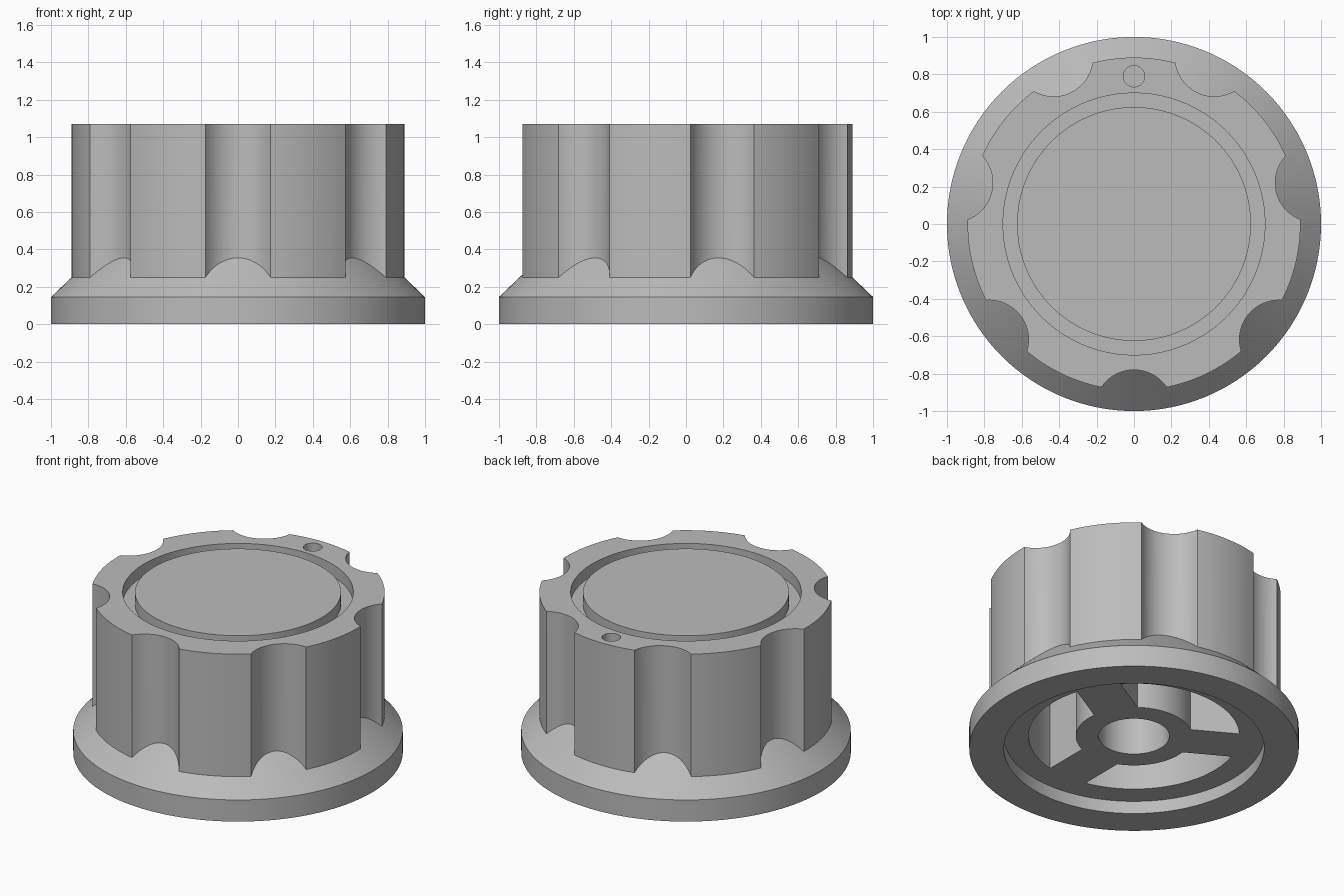
import bpy
import bmesh
from math import asin, acos, cos, sin, pi, radians

if "Cube" in bpy.data.objects:
    bpy.data.objects.remove(bpy.data.objects["Cube"])

TOP = 1.07

grey = bpy.data.materials.new("plain grey")
grey.use_nodes = True
tint = (0.5, 0.5, 0.5, 1)
grey.diffuse_color = tint
grey.node_tree.nodes["Principled BSDF"].inputs["Base Color"].default_value = tint


def arc(r, a0, a1, steps, cx=0, cy=0):
    """Points on an arc, both ends included."""
    angles = [a0 + (a1 - a0) * i / steps for i in range(steps + 1)]
    return [(cx + r * cos(a), cy + r * sin(a)) for a in angles]


def circle(r, steps=128, cx=0, cy=0):
    return arc(r, 0, 2 * pi, steps, cx, cy)[:-1]


def loft(name, layers):
    """Closed solid through matching outlines, given as (outline, z)."""
    bm = bmesh.new()
    rings = [[bm.verts.new((x, y, z)) for x, y in pts] for pts, z in layers]
    for low, high in zip(rings, rings[1:]):
        for i in range(len(low)):
            j = (i + 1) % len(low)
            bm.faces.new((low[i], low[j], high[j], high[i]))
    bm.faces.new(rings[0][::-1])
    bm.faces.new(rings[-1])
    bmesh.ops.recalc_face_normals(bm, faces=bm.faces)
    mesh = bpy.data.meshes.new(name)
    bm.to_mesh(mesh)
    bm.free()
    mesh.materials.append(grey)
    ob = bpy.data.objects.new(name, mesh)
    bpy.context.collection.objects.link(ob)
    return ob


def prism(name, outline, z0, z1):
    return loft(name, [(outline, z0), (outline, z1)])


def combine(target, tool, operation):
    """Apply a boolean and discard the tool."""
    mod = target.modifiers.new(tool.name, "BOOLEAN")
    mod.operation, mod.object, mod.solver = operation, tool, "EXACT"
    bpy.context.view_layer.objects.active = target
    bpy.ops.object.modifier_apply(modifier=mod.name)
    bpy.data.objects.remove(tool)


# Skirt with a sloping shoulder that runs on inside the grip
knob = loft("knob", [(circle(1), 0), (circle(1), 0.145), (circle(0.7), 0.431)])

# Grip with seven scalloped finger flutes
GRIP, FLUTE, OFFSET = 0.89, 0.21, 0.99
half = acos((GRIP**2 + OFFSET**2 - FLUTE**2) / (2 * GRIP * OFFSET))
swing = asin(GRIP * sin(half) / FLUTE)
outline = []
for k in range(7):
    a = -pi / 2 + k * 2 * pi / 7
    outline += arc(FLUTE, a + pi + swing, a + pi - swing, 20,
                   OFFSET * cos(a), OFFSET * sin(a))
    outline += arc(GRIP, a + half, a + 2 * pi / 7 - half, 14)[1:-1]
combine(knob, prism("grip", outline, 0.16, TOP), "UNION")

# Circular groove around a flush cap, and the pointer dimple
combine(knob, prism("groove", circle(0.7), TOP - 0.08, 1.2), "DIFFERENCE")
combine(knob, prism("cap", circle(0.625), TOP - 0.12, TOP), "UNION")
combine(knob, prism("dimple", circle(0.057, 32, 0, 0.79), TOP - 0.06, 1.2), "DIFFERENCE")

# Underside recess and shaft bore
combine(knob, prism("recess", circle(0.79), -0.1, 0.085), "DIFFERENCE")
combine(knob, prism("bore", circle(0.215, 64), 0.05, 0.8), "DIFFERENCE")

# Three pockets that leave a hub and straight spokes
HUB, RIM, SPOKE = 0.353, 0.64, 0.14
for k in range(3):
    a = radians(30 + 120 * k)
    b = a + radians(120)
    outer, inner = asin(SPOKE / RIM), asin(SPOKE / HUB)
    shape = arc(RIM, a + outer, b - outer, 32) + arc(HUB, b - inner, a + inner, 24)
    combine(knob, prism("pocket", shape, 0.05, 0.87), "DIFFERENCE")

bpy.ops.object.select_all(action="DESELECT")
knob.select_set(True)
bpy.context.view_layer.objects.active = knob
bpy.ops.object.shade_smooth_by_angle(angle=radians(30))
